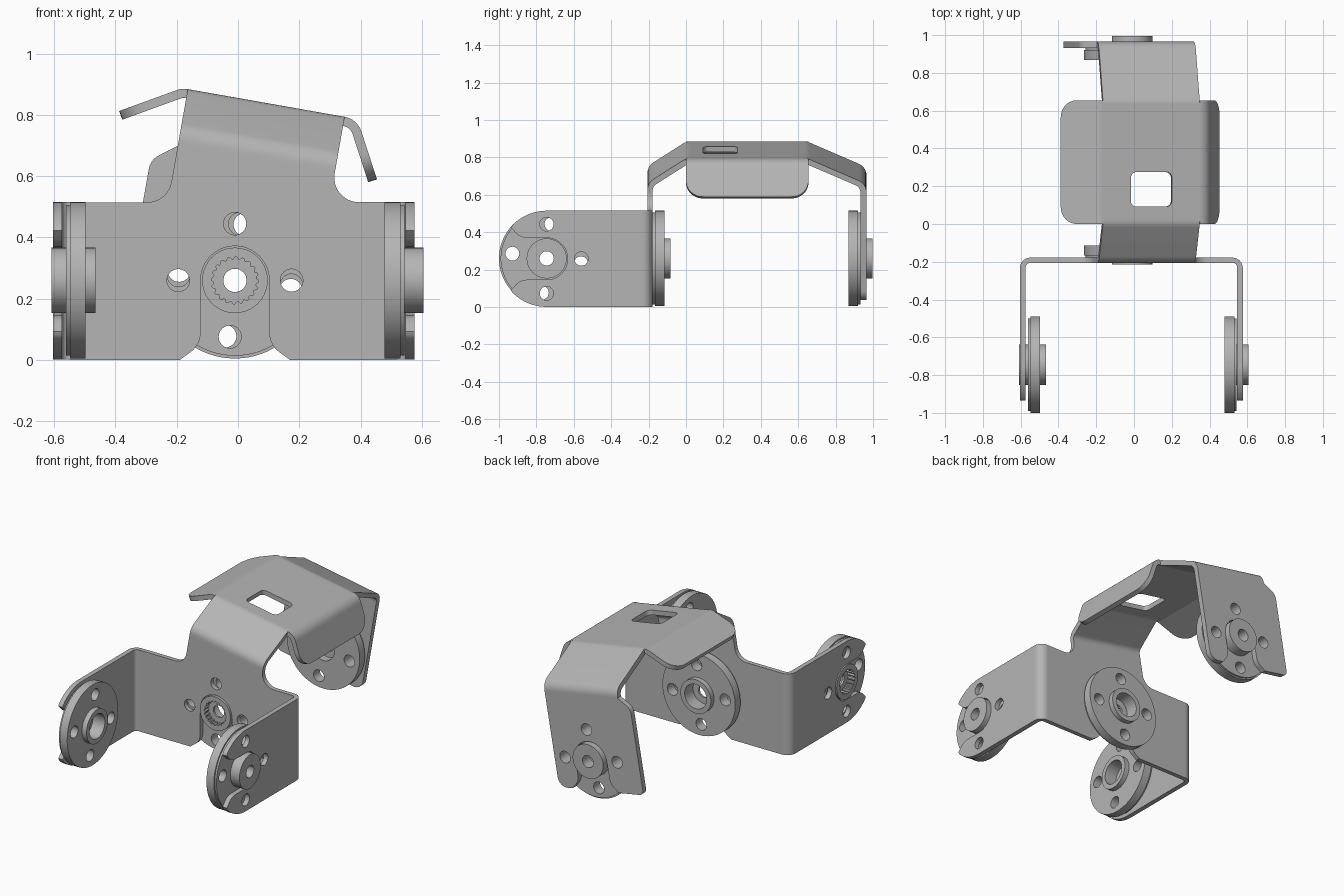
import bpy, bmesh, math
from mathutils import Matrix, Vector

cube = bpy.data.objects.get("Cube")
if cube:
    bpy.data.objects.remove(cube)

metal = bpy.data.materials.new("grey_metal")
metal.use_nodes = True
GREY = (0.46, 0.46, 0.46, 1)
metal.diffuse_color = GREY
metal.node_tree.nodes["Principled BSDF"].inputs["Base Color"].default_value = GREY

X, Y, Z = Vector((1, 0, 0)), Vector((0, 1, 0)), Vector((0, 0, 1))
TILT = math.radians(10)
C, S = math.cos(TILT), math.sin(TILT)
U, W = Vector((C, 0, -S)), Vector((S, 0, C))   # tilted sideways and up axes
AXIS = Vector((-0.01, 0, 0.26))                # line through centre and rear discs
T = 0.03                                       # sheet thickness


def arc(r, start, end, n=24, cx=0, cy=0):
    angles = [math.radians(start + (end - start) * i / n) for i in range(n + 1)]
    return [(cx + r * math.cos(a), cy + r * math.sin(a)) for a in angles]


def circle(r, cx=0, cy=0, n=40):
    return arc(r, 0, 360, n, cx, cy)[:-1]


def spline_bore(teeth=20):
    pts = []
    for i in range(teeth * 4):
        a = math.tau * i / (teeth * 4)
        r = 0.077 if i % 4 < 2 else 0.069
        pts.append((r * math.cos(a), r * math.sin(a)))
    return pts


def rounded(points, n=8):
    """Replace each (x, y, radius) corner with a fillet."""
    out = []
    for i, p in enumerate(points):
        if len(p) == 2:
            out.append(p)
            continue
        here = Vector(p[:2])
        a = (Vector(points[i - 1][:2]) - here).normalized()
        b = (Vector(points[(i + 1) % len(points)][:2]) - here).normalized()
        half = a.angle(b) / 2
        centre = here + (a + b).normalized() * (p[2] / math.sin(half))
        reach = p[2] / math.tan(half)
        v0, v1 = here + a * reach - centre, here + b * reach - centre
        sweep = v0.angle_signed(v1)
        for k in range(n + 1):
            v = Matrix.Rotation(-sweep * k / n, 2) @ v0
            out.append(tuple(centre + v))
    return out


def plate(name, outline, holes, origin, ex, ey, z0, z1):
    """Flat sheet with holes, drawn on axes ex, ey and thick from z0 to z1."""
    curve = bpy.data.curves.new(name, "CURVE")
    curve.dimensions, curve.fill_mode = "2D", "BOTH"
    curve.extrude = (z1 - z0) / 2
    for loop in [rounded(outline)] + holes:
        sp = curve.splines.new("POLY")
        sp.points.add(len(loop) - 1)
        sp.use_cyclic_u = True
        for pt, (x, y) in zip(sp.points, loop):
            pt.co = (x, y, 0, 1)
    temp = bpy.data.objects.new(name + "_curve", curve)
    bpy.context.collection.objects.link(temp)
    bpy.context.view_layer.update()
    graph = bpy.context.evaluated_depsgraph_get()
    mesh = bpy.data.meshes.new_from_object(temp.evaluated_get(graph))
    bpy.data.objects.remove(temp)
    ez = ex.cross(ey)
    frame = Matrix((ex, ey, ez)).transposed().to_4x4()
    frame.translation = origin + ez * (z0 + z1) / 2
    bm = bmesh.new()
    bm.from_mesh(mesh)
    bmesh.ops.remove_doubles(bm, verts=bm.verts, dist=1e-5)
    bmesh.ops.transform(bm, matrix=frame, verts=bm.verts)
    bmesh.ops.recalc_face_normals(bm, faces=bm.faces)
    for f in bm.faces:
        f.smooth = True
    bm.to_mesh(mesh)
    bm.free()
    mesh.set_sharp_from_angle(angle=math.radians(32))
    mesh.materials.clear()
    mesh.materials.append(metal)
    obj = bpy.data.objects.new(name, mesh)
    bpy.context.collection.objects.link(obj)
    return obj


def slot(end, lip):
    """Open slot with flared lips, opening along the first axis."""
    return ([(end, -lip), (end - 0.05, -0.112, 0.08)] + arc(0.112, 270, 90)
            + [(end - 0.05, 0.112, 0.08), (end, lip)])


def bolt_holes(count, roll=0):
    turn = [math.radians(90 * (i + 1) + roll) for i in range(count)]
    return [circle(0.037, 0.185 * math.cos(a), 0.185 * math.sin(a), 24) for a in turn]


def uw(u, w, *r):
    """Tilted coordinates to front plate coordinates (down, sideways)."""
    return (u * S - w * C, u * C + w * S, *r)


# Front plate with the leaning neck of the strap
front = slot(0.26, 0.18) + [(0.26, 0.53), (-0.255, 0.53), uw(0.26, 0.305, 0.08),
                            uw(0.26, 0.4), uw(-0.26, 0.4), uw(-0.26, 0.213, 0.08),
                            (-0.255, -0.54), (0.26, -0.54)]
plate("front_plate", front, bolt_holes(3), AXIS - Y * 0.178, -Z, X, 0, 0.028)

# Side arms and the folded corners that join them to the front plate
arm = ([(-0.485, -0.257)] + arc(0.257, -90, -44) + slot(0.19, 0.165)
       + arc(0.257, 44, 90) + [(-0.485, 0.257)])
for side, s, outer, join in (("left", 1, 0.576, 0.52), ("right", -1, 0.604, 0.55)):
    plate(side + "_arm", arm, bolt_holes(3), Vector((s * outer, -0.745, 0.258)),
          -Y, Z * s, 0, T)
    o, i, j = s * outer, s * (outer - T), s * join
    fold = [(j, -0.178), (o, -0.178, 0.055), (o, -0.26), (i, -0.26), (i, -0.206, 0.024),
            (j, -0.206)]
    plate(side + "_arm_fold", fold, [], Vector(), X, Y, 0.001, 0.515)

# Strap: front slope, top and rear slope
front_slope = [(-0.206, 0.4), (-0.206, 0.455, 0.07), (0, 0.588, 0.07), (0.05, 0.588),
               (0.05, 0.558), (0.01, 0.558, 0.04), (-0.178, 0.437, 0.04), (-0.178, 0.4)]
rear_slope = [(0.965, 0.4), (0.965, 0.45, 0.07), (0.65, 0.588, 0.07), (0.6, 0.588),
              (0.6, 0.558), (0.643, 0.558, 0.04), (0.932, 0.432, 0.04), (0.932, 0.4)]
plate("strap_front_slope", front_slope, [], AXIS, Y, W, -0.26, 0.26)
plate("strap_rear_slope", rear_slope, [], AXIS, Y, W, -0.26, 0.26)
window = rounded([(-0.11, 0.092, 0.03), (0.11, 0.092, 0.03), (0.11, 0.275, 0.03),
                  (-0.11, 0.275, 0.03)])
plate("strap_top", [(-0.26, 0.05), (0.26, 0.05), (0.26, 0.6), (-0.26, 0.6)], [window],
      AXIS + W * 0.588, U, Y, -T, 0)

# Side flaps bent down from the strap top
LEN_Y = 0.655
for side, s, angle, length in (("left", 1, 62, 0.165), ("right", -1, 30, 0.2)):
    cx, cy, r = s * 0.26, 0.588 - 0.07, 0.07
    end = 90 - s * angle
    bend = arc(r, 90, end, 10, cx, cy) + arc(r - T, end, 90, 10, cx, cy)
    plate(side + "_flap_bend", bend, [], AXIS + Y * LEN_Y, U, W, 0, LEN_Y)
    t = math.radians(angle)
    tip = AXIS + U * (cx + s * r * math.sin(t)) + W * (cy + r * math.cos(t))
    flap = [(0, 0), (length, 0, 0.09), (length, LEN_Y, 0.09), (0, LEN_Y)]
    z0 = -T if s > 0 else 0
    plate(side + "_flap", flap, [], tip, U * s * math.cos(t) - W * math.sin(t), Y, z0, z0 + T)

# Rear plate, wider on one side
rear = slot(0.19, 0.165) + [(0.19, 0.26, 0.06), (-0.4, 0.26), (-0.4, -0.26),
                            (-0.34, -0.34, 0.06), (0.19, -0.34, 0.03)]
plate("rear_plate", rear, bolt_holes(3), AXIS + Y * 0.965, -W, U, 0, 0.033)


# Round discs with hubs; the first axis pair sets the inward direction
def disc(name, origin, ex, ey, hub_out, driven, roll):
    holes = bolt_holes(4, roll)
    plate(name + "_flange", circle(0.246, n=72), holes + [circle(0.038)],
          origin, ex, ey, 0, 0.012)
    plate(name + "_disc", circle(0.255, n=72), holes + [circle(0.077)],
          origin, ex, ey, 0.012, 0.064)
    bore = spline_bore() if driven else circle(0.038)
    plate(name + "_outer_hub", circle(0.107), [bore], origin, ex, ey, -hub_out, 0)
    if driven:
        plate(name + "_inner_hub", circle(0.107), [circle(0.077)],
              origin, ex, ey, 0.064, 0.096)


disc("centre", AXIS - Y * 0.178, Z, X, 0.037, True, 5)
disc("right_arm", Vector((-0.561, -0.745, 0.26)), Y, Z, 0.048, True, -8)
disc("left_arm", Vector((0.543, -0.745, 0.26)), Z, Y, 0.063, False, 8)
disc("rear", AXIS + Y * 0.932, U, W, 0.064, False, 0)
